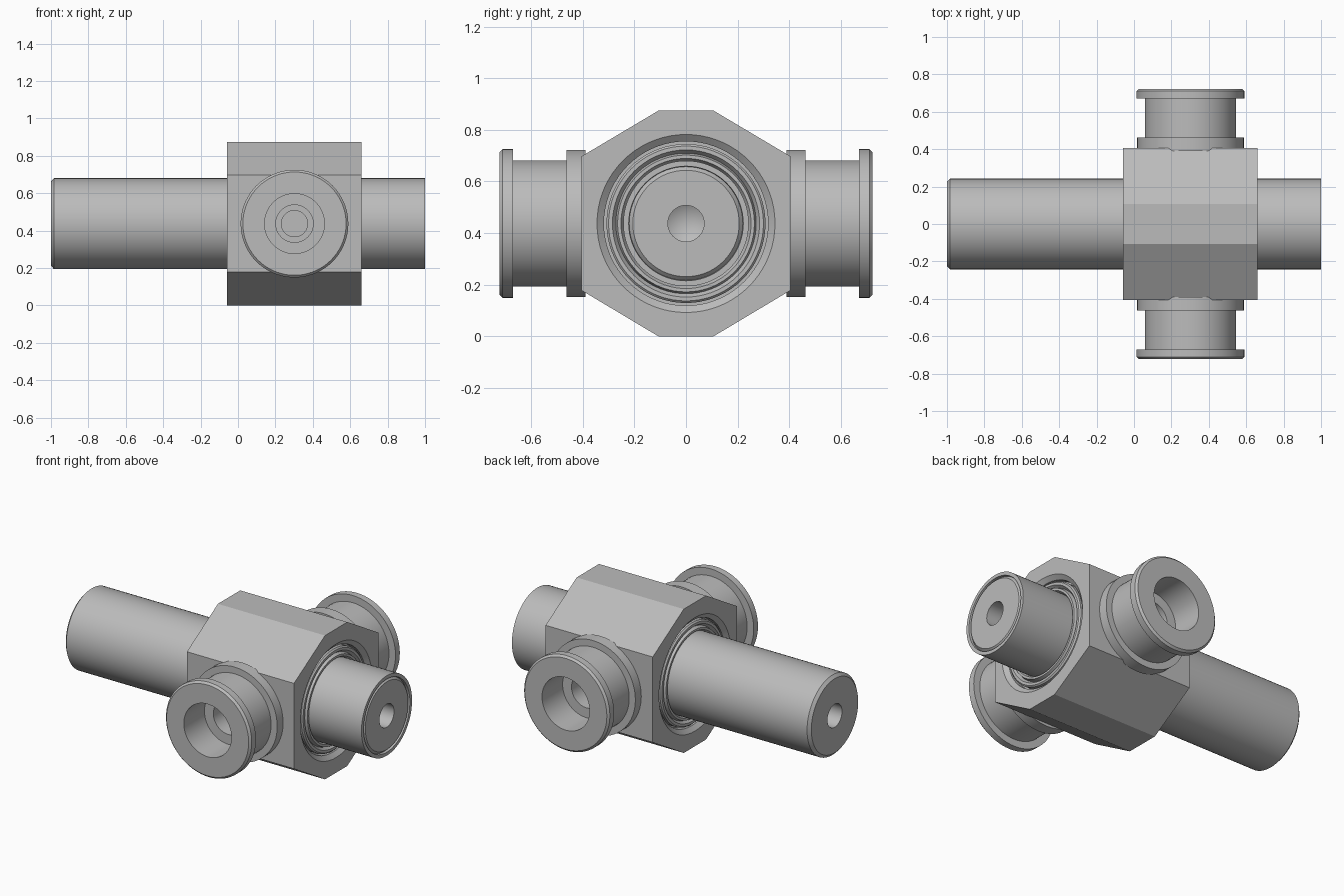
import bpy
import bmesh
from math import radians, cos, sin, tau
from mathutils import Matrix

if "Cube" in bpy.data.objects:
    bpy.data.objects.remove(bpy.data.objects["Cube"], do_unlink=True)

AXIS_Z = 0.437   # height of all turned axes
PORT_X = 0.302   # position of the side ports along the shaft

steel = bpy.data.materials.new("steel_grey")
steel.use_nodes = True
grey = (0.5, 0.5, 0.5, 1)
steel.diffuse_color = grey
steel.node_tree.nodes["Principled BSDF"].inputs["Base Color"].default_value = grey


def make_object(name, bm, matrix):
    bmesh.ops.recalc_face_normals(bm, faces=bm.faces)
    mesh = bpy.data.meshes.new(name)
    bm.to_mesh(mesh)
    bm.free()
    mesh.transform(matrix)
    if matrix.determinant() < 0:
        mesh.flip_normals()
    mesh.materials.append(steel)
    obj = bpy.data.objects.new(name, mesh)
    bpy.context.collection.objects.link(obj)
    return obj


def select(obj):
    bpy.ops.object.select_all(action="DESELECT")
    obj.select_set(True)
    bpy.context.view_layer.objects.active = obj


def smooth(obj):
    select(obj)
    bpy.ops.object.shade_smooth_by_angle(angle=radians(20))


def turned(name, profile, matrix, closed=False, steps=72):
    """Revolve (position, radius) points about the local x axis."""
    bm = bmesh.new()
    rings = []
    for x, r in profile:
        if r == 0:
            rings.append([bm.verts.new((x, 0, 0))] * steps)
        else:
            rings.append([bm.verts.new((x, r * cos(tau * i / steps), r * sin(tau * i / steps)))
                          for i in range(steps)])
    pairs = list(zip(rings, rings[1:]))
    if closed:
        pairs.append((rings[-1], rings[0]))
    for a, b in pairs:
        for i in range(steps):
            j = (i + 1) % steps
            bm.faces.new(list(dict.fromkeys((a[i], a[j], b[j], b[i]))))
    return make_object(name, bm, matrix)


def cut(target, cutter):
    cutter.hide_render = True
    mod = target.modifiers.new("cut", "BOOLEAN")
    mod.operation = "DIFFERENCE"
    mod.solver = "EXACT"
    mod.object = cutter
    select(target)
    bpy.ops.object.modifier_apply(modifier=mod.name)
    bpy.data.objects.remove(cutter, do_unlink=True)


# Eight-sided body block
section = [(0.107, 0), (0.405, 0.178), (0.405, 0.697), (0.107, 0.874)]
section += [(-y, z) for y, z in reversed(section)]
bm = bmesh.new()
face = bm.faces.new([bm.verts.new((-0.06, y, z)) for y, z in section])
extruded = bmesh.ops.extrude_face_region(bm, geom=[face])["geom"]
bmesh.ops.translate(bm, vec=(0.72, 0, 0),
                    verts=[v for v in extruded if isinstance(v, bmesh.types.BMVert)])
body = make_object("body_block", bm, Matrix())

# Seal recesses and wiper rings where the shaft leaves the block
for side, face_x, sign in (("left", 0.66, 1), ("right", -0.06, -1)):
    place = Matrix.Translation((face_x, 0, AXIS_Z)) @ Matrix.Diagonal((sign, 1, 1, 1))
    cut(body, turned("seal_cutter", [(0.01, 0), (0.01, 0.357), (-0.022, 0.318),
                                     (-0.06, 0.318), (-0.06, 0)], place))
    ring = turned(side + "_wiper_ring",
                  [(-0.07, 0.24), (-0.07, 0.308), (-0.02, 0.308), (-0.012, 0.3),
                   (-0.012, 0.285), (-0.03, 0.272), (-0.008, 0.265), (-0.008, 0.252),
                   (-0.03, 0.24)], place, closed=True)
    smooth(ring)

# Flanged side ports with a stepped bore
port_profile = [(0.39, 0.1), (0.39, 0.285), (0.462, 0.285), (0.462, 0.244),
                (0.67, 0.244), (0.67, 0.288), (0.711, 0.288), (0.723, 0.276),
                (0.723, 0.16), (0.525, 0.16), (0.525, 0.1)]
for side, angle in (("front", -90), ("back", 90)):
    place = Matrix.Translation((PORT_X, 0, AXIS_Z)) @ Matrix.Rotation(radians(angle), 4, "Z")
    cut(body, turned("port_cutter", [(0.45, 0), (0.45, 0.1), (0.34, 0.1), (0.34, 0.07),
                                     (0.28, 0.07), (0.28, 0)], place))
    smooth(turned(side + "_port", port_profile, place, closed=True))
smooth(body)

# Through shaft with chamfered ends and drilled centres
shaft = turned("shaft", [(-0.78, 0), (-0.82, 0.07), (-1, 0.07), (-1, 0.225), (-0.984, 0.243),
                         (1, 0.243), (1, 0.222), (0.985, 0.22), (1, 0.206), (1, 0.07),
                         (0.82, 0.07), (0.78, 0)],
               Matrix.Translation((0, 0, AXIS_Z)))
smooth(shaft)
